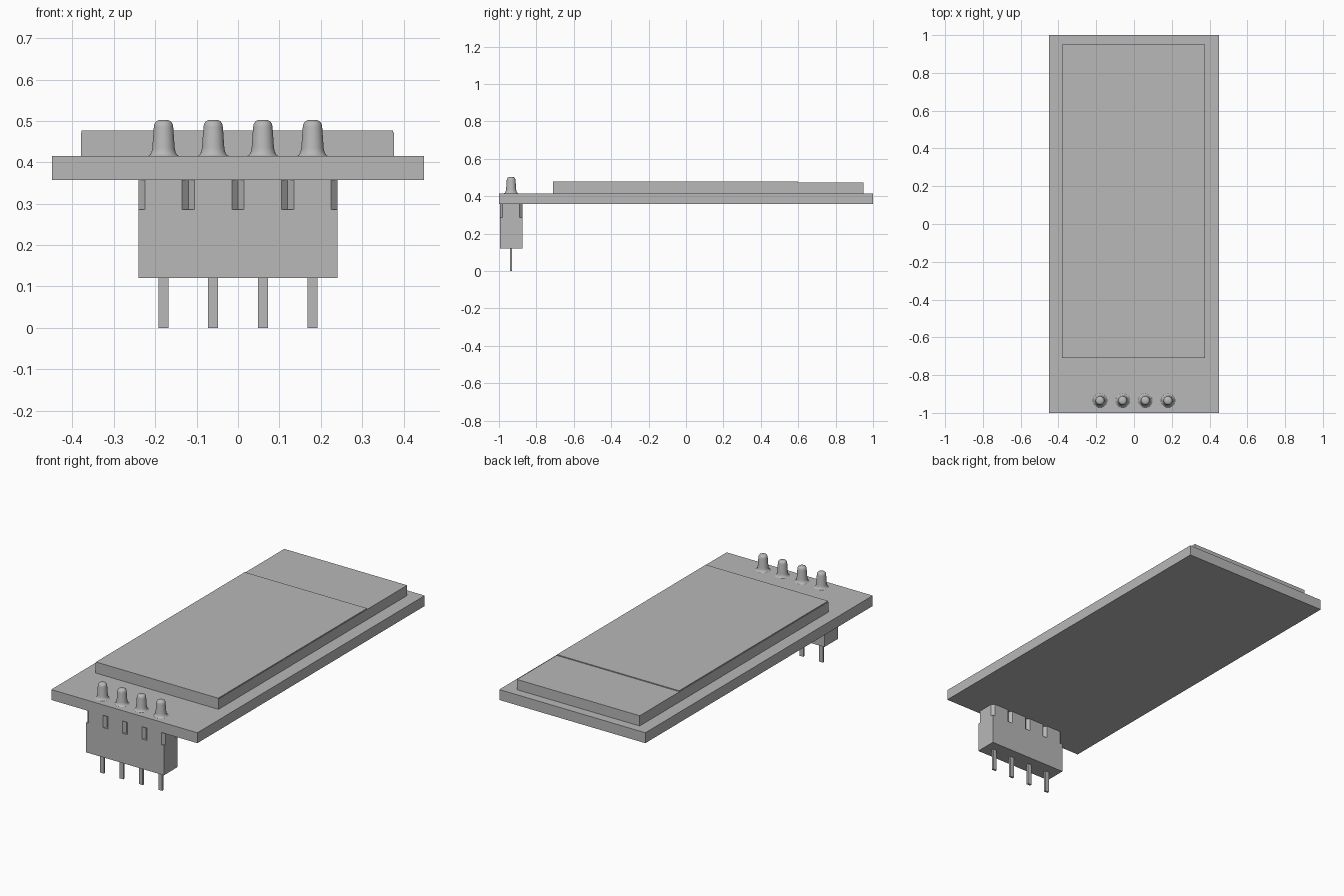
import bpy, bmesh, math

cube = bpy.data.objects.get("Cube")
if cube:
    bpy.data.objects.remove(cube, do_unlink=True)

GREY = (0.48, 0.48, 0.48, 1)
grey = bpy.data.materials.new("plain grey")
grey.use_nodes = True
grey.diffuse_color = GREY
grey.node_tree.nodes["Principled BSDF"].inputs["Base Color"].default_value = GREY


def finish(name, bm):
    bmesh.ops.recalc_face_normals(bm, faces=bm.faces)
    mesh = bpy.data.meshes.new(name)
    bm.to_mesh(mesh)
    bm.free()
    mesh.materials.append(grey)
    obj = bpy.data.objects.new(name, mesh)
    bpy.context.collection.objects.link(obj)
    return obj


def prism(name, outline, z0, z1):
    """Extrude a flat outline from z0 up to z1."""
    bm = bmesh.new()
    face = bm.faces.new([bm.verts.new((x, y, z0)) for x, y in outline])
    top = bmesh.ops.extrude_face_region(bm, geom=[face])["geom"]
    verts = [v for v in top if isinstance(v, bmesh.types.BMVert)]
    bmesh.ops.translate(bm, verts=verts, vec=(0, 0, z1 - z0))
    return finish(name, bm)


def box(name, x0, x1, y0, y1, z0, z1):
    return prism(name, [(x0, y0), (x1, y0), (x1, y1), (x0, y1)], z0, z1)


def lathe(name, profile, x, y, steps=32):
    """Spin a radius/height profile about a vertical axis."""
    bm = bmesh.new()
    verts = [bm.verts.new((x + r, y, z)) for r, z in profile]
    edges = [bm.edges.new(pair) for pair in zip(verts, verts[1:])]
    bmesh.ops.spin(bm, geom=verts + edges, cent=(x, y, 0), axis=(0, 0, 1),
                   angle=math.tau, steps=steps)
    bmesh.ops.remove_doubles(bm, verts=bm.verts, dist=0.0001)
    obj = finish(name, bm)
    for poly in obj.data.polygons:
        poly.use_smooth = True
    return obj


# Circuit board and display glass
BOARD_BOTTOM, BOARD_TOP = 0.357, 0.415
box("circuit_board", -0.45, 0.45, -1, 1, BOARD_BOTTOM, BOARD_TOP)
box("display_base", -0.38, 0.377, -0.71, 0.95, BOARD_TOP, 0.472)
box("display_cover", -0.378, 0.375, -0.71, 0.6, 0.472, 0.477)

# Pin header body
PIN_Y, PITCH, HALF_DEPTH = -0.935, 0.12, 0.06
SHOULDER, BODY_BOTTOM = 0.286, 0.12
box("header_body", -2 * PITCH, 2 * PITCH, PIN_Y - HALF_DEPTH,
    PIN_Y + HALF_DEPTH, BODY_BOTTOM, SHOULDER)

# Solder profile: flared foot, tapered body, rounded tip
solder = [(0.038, 0.415), (0.033, 0.418), (0.029, 0.425), (0.027, 0.435),
          (0.0235, 0.485), (0.022, 0.493), (0.018, 0.499), (0.012, 0.502),
          (0, 0.502)]

# One chamfered block, pin and solder joint per contact
c, h, d = 0.015, PITCH / 2, HALF_DEPTH
block = [(-h + c, -d), (h - c, -d), (h, -d + c), (h, d - c),
         (h - c, d), (-h + c, d), (-h, d - c), (-h, -d + c)]
for i in range(4):
    x = (i - 1.5) * PITCH
    prism(f"header_block_{i + 1}", [(x + px, PIN_Y + py) for px, py in block],
          SHOULDER, BOARD_BOTTOM)
    box(f"pin_{i + 1}", x - 0.012, x + 0.012, PIN_Y - 0.006, PIN_Y + 0.006,
        0, BODY_BOTTOM)
    lathe(f"solder_joint_{i + 1}", solder, x, PIN_Y)
